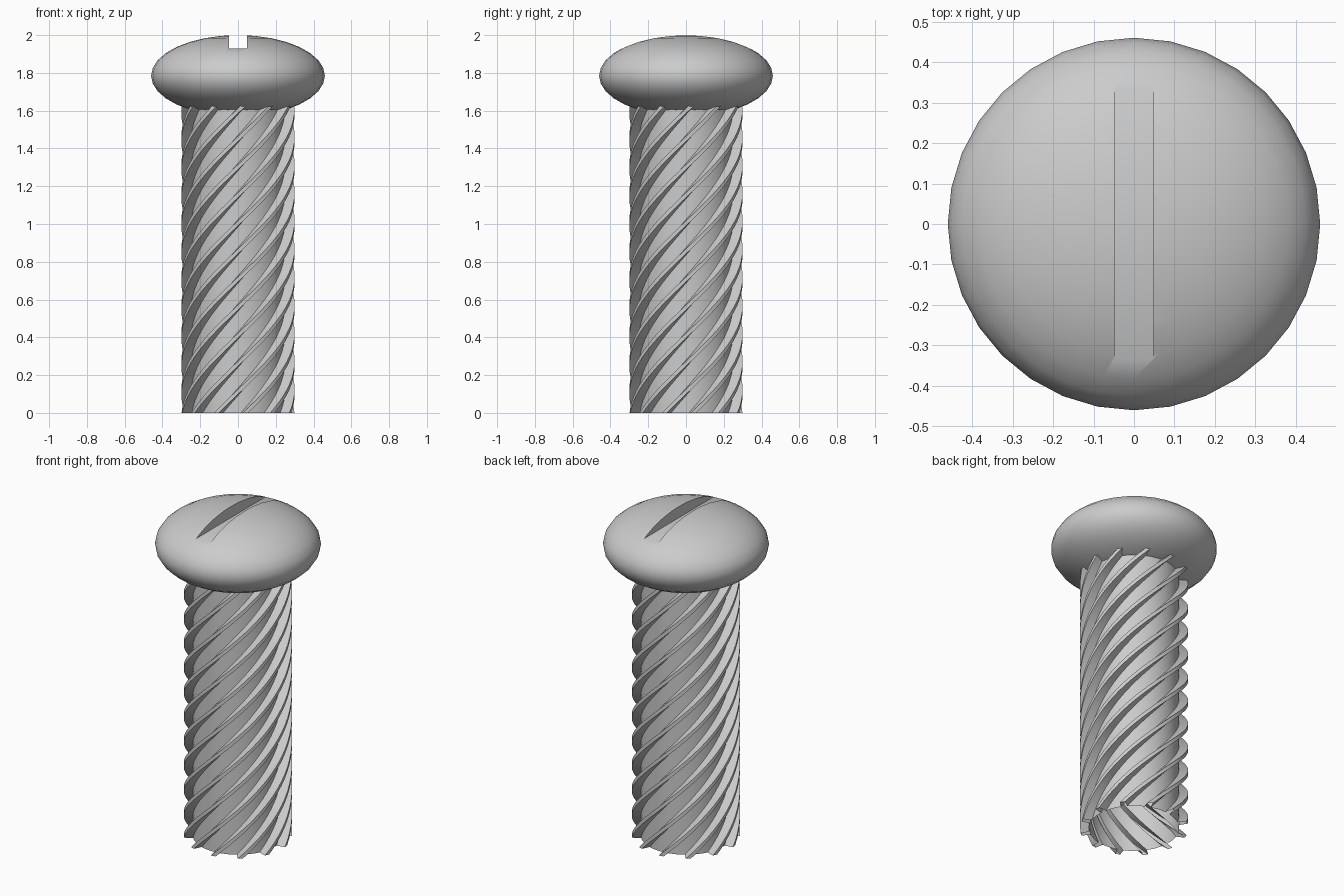
import bpy, bmesh
from math import cos, sin, tau, radians

if "Cube" in bpy.data.objects:
    bpy.data.objects.remove(bpy.data.objects["Cube"])

HEAD_Z, HEAD_R, HEAD_H = 1.785, 0.46, 0.215
RIBS, CORE_R, TIP_R = 12, 0.25, 0.30
STEPS = 60


def smooth(obj, angle):
    bpy.ops.object.select_all(action='DESELECT')
    obj.select_set(True)
    bpy.context.view_layer.objects.active = obj
    bpy.ops.object.shade_smooth_by_angle(angle=radians(angle))


# Head: flattened sphere
bpy.ops.mesh.primitive_uv_sphere_add(segments=32, ring_count=16, radius=1,
                                     location=(0, 0, HEAD_Z))
head = bpy.context.object
head.name = "screw_head"
head.scale = (HEAD_R, HEAD_R, HEAD_H)
bpy.ops.object.transform_apply(location=False, rotation=False, scale=True)

# Slot cutter across the head
bpy.ops.mesh.primitive_cube_add(size=1, location=(0, 0, 2.03))
cutter = bpy.context.object
cutter.name = "slot_cutter"
cutter.scale = (0.096, 1.2, 0.2)
bpy.ops.object.transform_apply(location=False, rotation=False, scale=True)
bpy.context.view_layer.objects.active = head
mod = head.modifiers.new("slot", 'BOOLEAN')
mod.operation = 'DIFFERENCE'
mod.solver = 'EXACT'
mod.object = cutter
bpy.ops.object.modifier_apply(modifier=mod.name)
bpy.data.objects.remove(cutter, do_unlink=True)
smooth(head, 32)

# Shaft cross-section: thin ribs around a round core (angle in degrees, radius)
rib = [(-4, CORE_R), (-2.7, TIP_R), (2.7, TIP_R), (4, CORE_R),
       (11.3, CORE_R), (18.7, CORE_R)]
section = [(radians(7.5 + 360 / RIBS * i + a), r) for i in range(RIBS) for a, r in rib]

# Shaft: open tube, the section makes one full turn up to the head centre
bm = bmesh.new()
rings = []
for s in range(STEPS + 1):
    t = s / STEPS
    rings.append([bm.verts.new((r * cos(a + tau * t), r * sin(a + tau * t), HEAD_Z * t))
                  for a, r in section])
n = len(section)
for low, high in zip(rings, rings[1:]):
    for i in range(n):
        j = (i + 1) % n
        bm.faces.new((low[i], low[j], high[j], high[i]))
mesh = bpy.data.meshes.new("threaded_shaft")
bm.to_mesh(mesh)
bm.free()
shaft = bpy.data.objects.new("threaded_shaft", mesh)
bpy.context.collection.objects.link(shaft)
smooth(shaft, 30)
